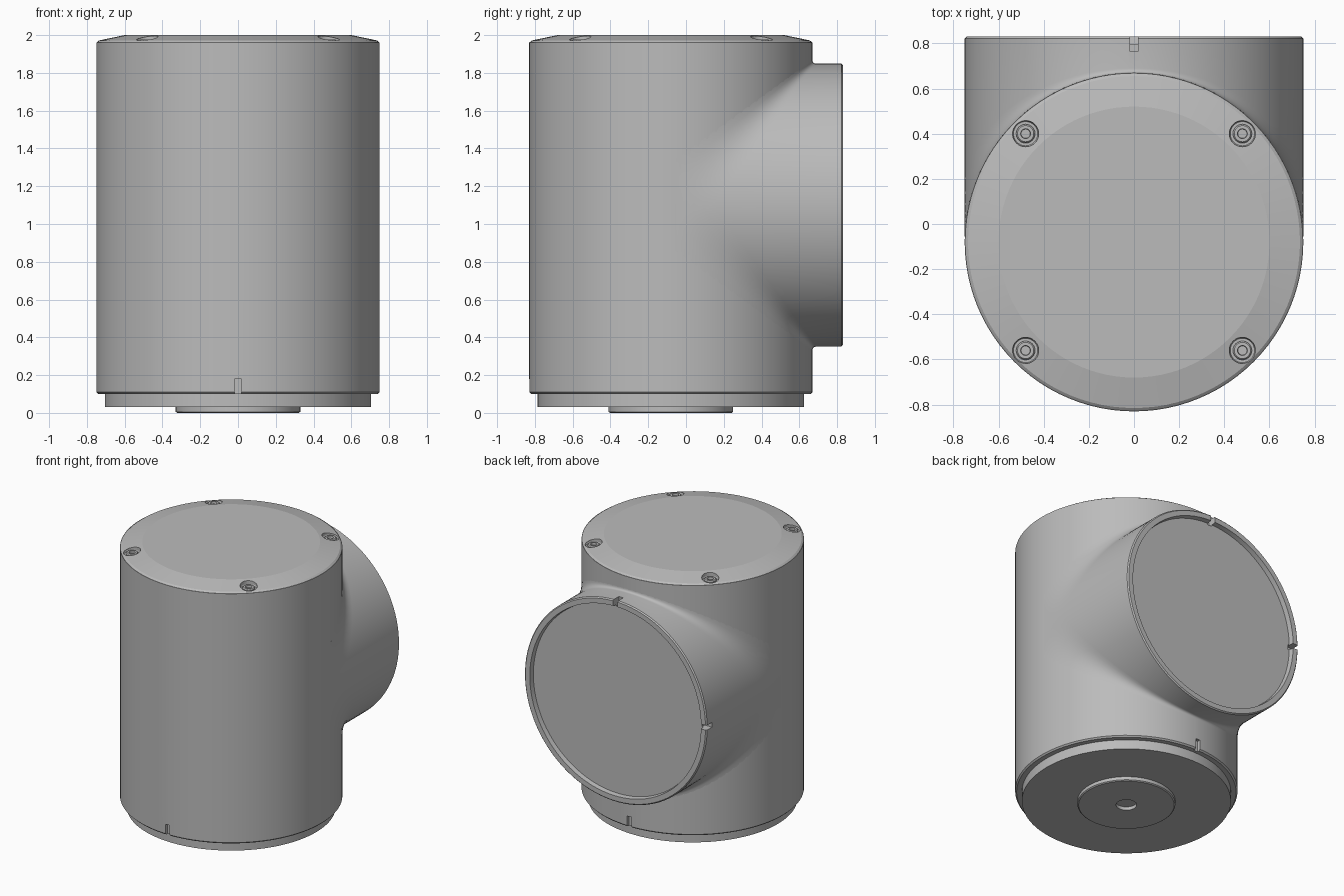
import bpy, bmesh, math
from mathutils import Vector

cube = bpy.data.objects.get("Cube")
if cube:
    bpy.data.objects.remove(cube)

grey = bpy.data.materials.new("cast_grey")
grey.use_nodes = True
colour = (0.5, 0.5, 0.5, 1)
grey.diffuse_color = colour
grey.node_tree.nodes["Principled BSDF"].inputs["Base Color"].default_value = colour

AXIS_Y, R, PORT_Z, BACK = -0.08, 0.75, 1.1, 0.83


def make(name, rings, centre_a, centre_b):
    """Skin a list of equal rings and close both ends with fans."""
    bm = bmesh.new()
    loops = [[bm.verts.new(p) for p in ring] for ring in rings]
    n = len(loops[0])
    a, b = bm.verts.new(centre_a), bm.verts.new(centre_b)
    for i in range(n):
        j = (i + 1) % n
        for lo, hi in zip(loops, loops[1:]):
            bm.faces.new((lo[i], lo[j], hi[j], hi[i]))
        bm.faces.new((a, loops[0][j], loops[0][i]))
        bm.faces.new((b, loops[-1][i], loops[-1][j]))
    bmesh.ops.recalc_face_normals(bm, faces=bm.faces)
    mesh = bpy.data.meshes.new(name)
    bm.to_mesh(mesh)
    bm.free()
    mesh.materials.append(grey)
    obj = bpy.data.objects.new(name, mesh)
    bpy.context.collection.objects.link(obj)
    return obj


def lathe(name, profile, x=0, y=AXIS_Y, n=96):
    rings = [[(x + r * math.cos(math.tau * k / n), y + r * math.sin(math.tau * k / n), z)
              for k in range(n)] for r, z in profile]
    return make(name, rings, (x, y, profile[0][1]), (x, y, profile[-1][1]))


def box(name, centre, size):
    bpy.ops.mesh.primitive_cube_add(size=1, location=centre)
    obj = bpy.context.object
    obj.name = name
    obj.scale = size
    obj.data.materials.append(grey)
    return obj


def cut(obj, cutters):
    bpy.context.view_layer.objects.active = obj
    for cutter in cutters:
        mod = obj.modifiers.new("cut", "BOOLEAN")
        mod.operation, mod.solver, mod.object = "DIFFERENCE", "EXACT", cutter
        bpy.ops.object.modifier_apply(modifier=mod.name)
        bpy.data.objects.remove(cutter)


def smooth(obj, degrees):
    bpy.ops.object.select_all(action="DESELECT")
    obj.select_set(True)
    bpy.context.view_layer.objects.active = obj
    bpy.ops.object.shade_smooth_by_angle(angle=math.radians(degrees))


# Upright housing with two alignment slots at its lower edge
housing = lathe("housing", [(0.69, 0.1), (0.74, 0.1), (R, 0.11), (R, 1.962), (0.7, 1.962)])
cut(housing, [box("slot_cutter", (0, AXIS_Y + s * R, 0.135), (0.036, 0.05, 0.09)) for s in (-1, 1)])
smooth(housing, 10)

# Lid with sloping edge and four counterbores
lid = lathe("lid", [(0.7, 1.94), (0.748, 1.962), (0.735, 1.972), (0.6, 2.0)])
spots = [(sx * 0.48, AXIS_Y + sy * 0.48) for sx in (-1, 1) for sy in (-1, 1)]
cut(lid, [lathe("bore_cutter", [(0.05, 1.955), (0.058, 1.97), (0.058, 2.05)], x, y, 32)
          for x, y in spots])
smooth(lid, 10)

# Socket-head screws
for k, (x, y) in enumerate(spots):
    screw = lathe(f"screw_{k + 1}", [(0.042, 1.95), (0.042, 1.97), (0.036, 1.977),
                                     (0.022, 1.977), (0.02, 1.962)], x, y, 24)
    smooth(screw, 30)

# Base spigot and centre boss with a blind hole
smooth(lathe("base_spigot", [(0.705, 0.03), (0.705, 0.11)]), 20)
smooth(lathe("base_boss", [(0.07, 0.025), (0.07, 0.0), (0.322, 0.0), (0.33, 0.006), (0.33, 0.035)]), 20)

# Side port: the fillet widens towards the flanks, where both tubes are tangent
N, STEPS = 96, 6
columns = []
for k in range(N):
    phi = math.tau * (k + 0.5) / N
    c, s = math.cos(phi), abs(math.sin(phi))
    up = math.copysign(1, math.sin(phi))
    leg = 0.02 + 0.205 * (1 - s)
    corner = Vector((R * c, AXIS_Y + R * s, R * s))
    start, end = corner + Vector((0, 0, leg)), corner + Vector((0, leg, 0))
    column = []
    for i in range(STEPS + 1):
        t = i / STEPS
        column.append(start * (1 - t) ** 2 + corner * 2 * t * (1 - t) + end * t * t)
    for r, y in ((R, BACK - 0.008), (0.742, BACK), (0.705, BACK), (0.7, BACK - 0.035)):
        column.append(Vector((r * c, y, r * s)))
    columns.append([(p.x, p.y, PORT_Z + up * p.z) for p in column])
port = make("side_port", list(zip(*columns)), (0, AXIS_Y, PORT_Z), (0, BACK - 0.035, PORT_Z))
cut(port, [box("top_slot_cutter", (0, BACK - 0.02, PORT_Z + R), (0.036, 0.09, 0.12)),
           box("flank_slot_cutter", (-R, BACK - 0.02, PORT_Z), (0.12, 0.09, 0.036))])
smooth(port, 20)
